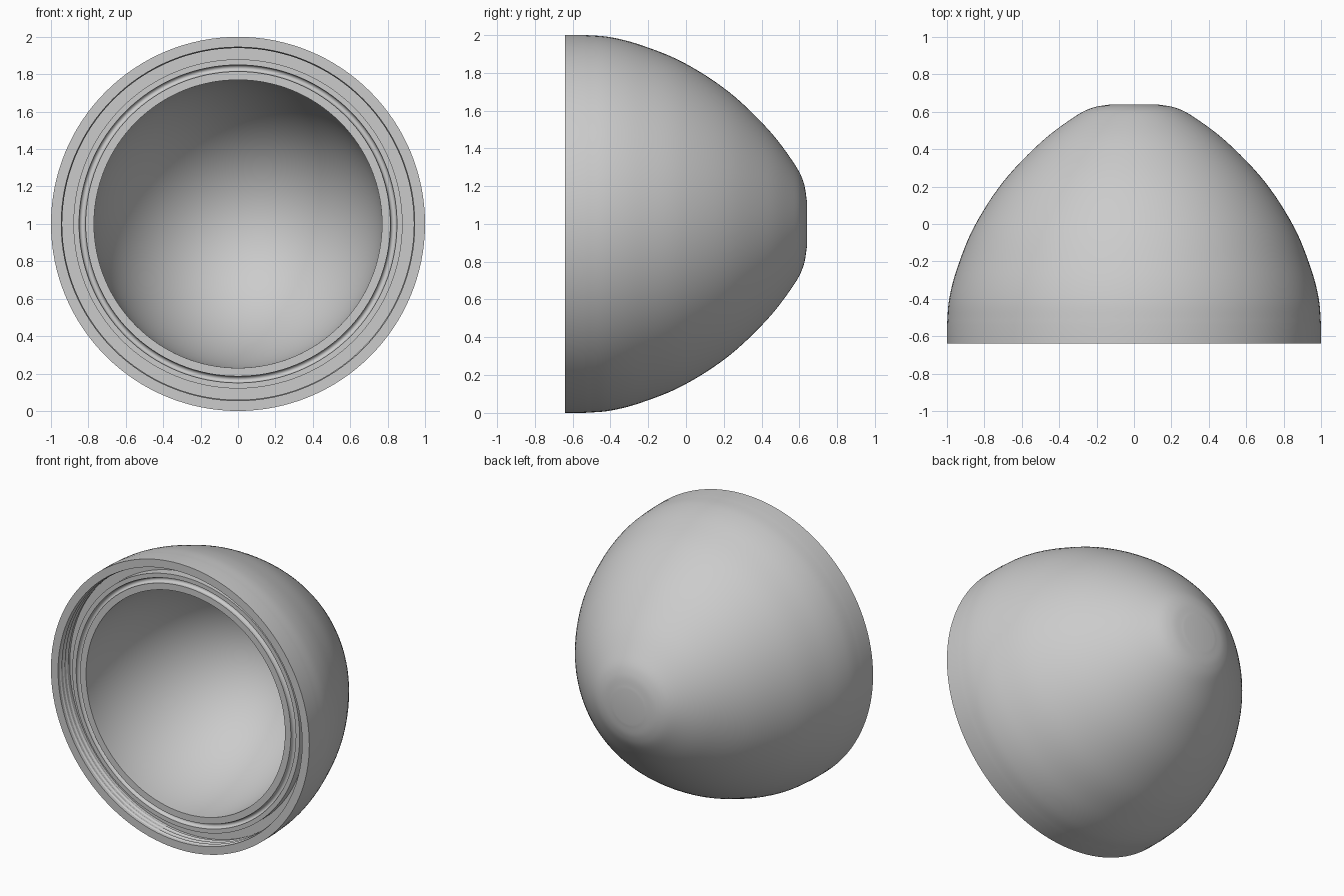
import bpy, bmesh, math
from mathutils import Vector

SEGMENTS = 128

cube = bpy.data.objects.get("Cube")
if cube:
    bpy.data.objects.remove(cube, do_unlink=True)

grey = bpy.data.materials.new("plain grey")
grey.use_nodes = True
grey.diffuse_color = (0.6, 0.6, 0.6, 1)
grey.node_tree.nodes["Principled BSDF"].inputs["Base Color"].default_value = (0.6, 0.6, 0.6, 1)


def smooth_curve(points, steps=6):
    """Pass a smooth curve through (radius, depth) points."""
    p = [Vector(q) for q in points]
    p = [2 * p[0] - p[1]] + p + [2 * p[-1] - p[-2]]
    out = []
    for a, b, c, d in zip(p, p[1:], p[2:], p[3:]):
        for i in range(steps):
            t = i / steps
            out.append(0.5 * (2 * b + (c - a) * t + (2 * a - 5 * b + 4 * c - d) * t * t
                              + (3 * b - a - 3 * c + d) * t ** 3))
    return [tuple(v) for v in out] + [tuple(points[-1])]


def arc(radius, depth, width, height, sweep, steps):
    """Points along part of an ellipse, starting at its outer side."""
    angles = [sweep * i / steps for i in range(steps + 1)]
    return [(radius + width * math.cos(a), depth + height * math.sin(a)) for a in angles]


def lathe(name, profile):
    """Spin a (radius, depth) profile about the front-to-back axis."""
    bm = bmesh.new()
    verts = [bm.verts.new((r, y, 0)) for r, y in profile]
    edges = [bm.edges.new(pair) for pair in zip(verts, verts[1:])]
    bmesh.ops.spin(bm, geom=verts + edges, cent=(0, 0, 0), axis=(0, 1, 0),
                   angle=math.tau, steps=SEGMENTS, use_duplicate=False)
    bmesh.ops.remove_doubles(bm, verts=bm.verts, dist=0.0005)
    bmesh.ops.recalc_face_normals(bm, faces=bm.faces)
    mesh = bpy.data.meshes.new(name)
    bm.to_mesh(mesh)
    bm.free()
    mesh.materials.append(grey)
    obj = bpy.data.objects.new(name, mesh)
    obj.location.z = 1
    bpy.context.collection.objects.link(obj)
    bpy.ops.object.select_all(action="DESELECT")
    obj.select_set(True)
    bpy.context.view_layer.objects.active = obj
    bpy.ops.object.shade_smooth_by_angle(angle=math.radians(30))


# Outer shell, from the flat tip to the straight band at the mouth
outer = [(0, 0.64)] + smooth_curve([
    (0.12, 0.64), (0.22, 0.622), (0.32, 0.572), (0.5, 0.435), (0.7, 0.225),
    (0.855, -0.015), (0.945, -0.235), (0.988, -0.4), (1, -0.54)]) + [(1, -0.64)]

# Flat rim and threaded wall just inside it
rim = [(0.945, -0.64)]
for i in range(3):
    y = -0.62 + 0.035 * i
    rim += [(0.945, y), (0.94, y + 0.008), (0.94, y + 0.016), (0.945, y + 0.024)]
rim.append((0.945, -0.51))

# Inner lip with a rounded seal groove
lip = [(0.88, -0.51), (0.88, -0.575), (0.85, -0.575)]
lip += arc(0.8325, -0.57, 0.0175, 0.02, math.pi, 8)
lip += [(0.815, -0.58), (0.77, -0.58)]

# Smooth hollow
hollow = arc(0, -0.56, 0.77, 1.0, math.pi / 2, 40)

lathe("dome_shell", outer + rim + lip + hollow)
